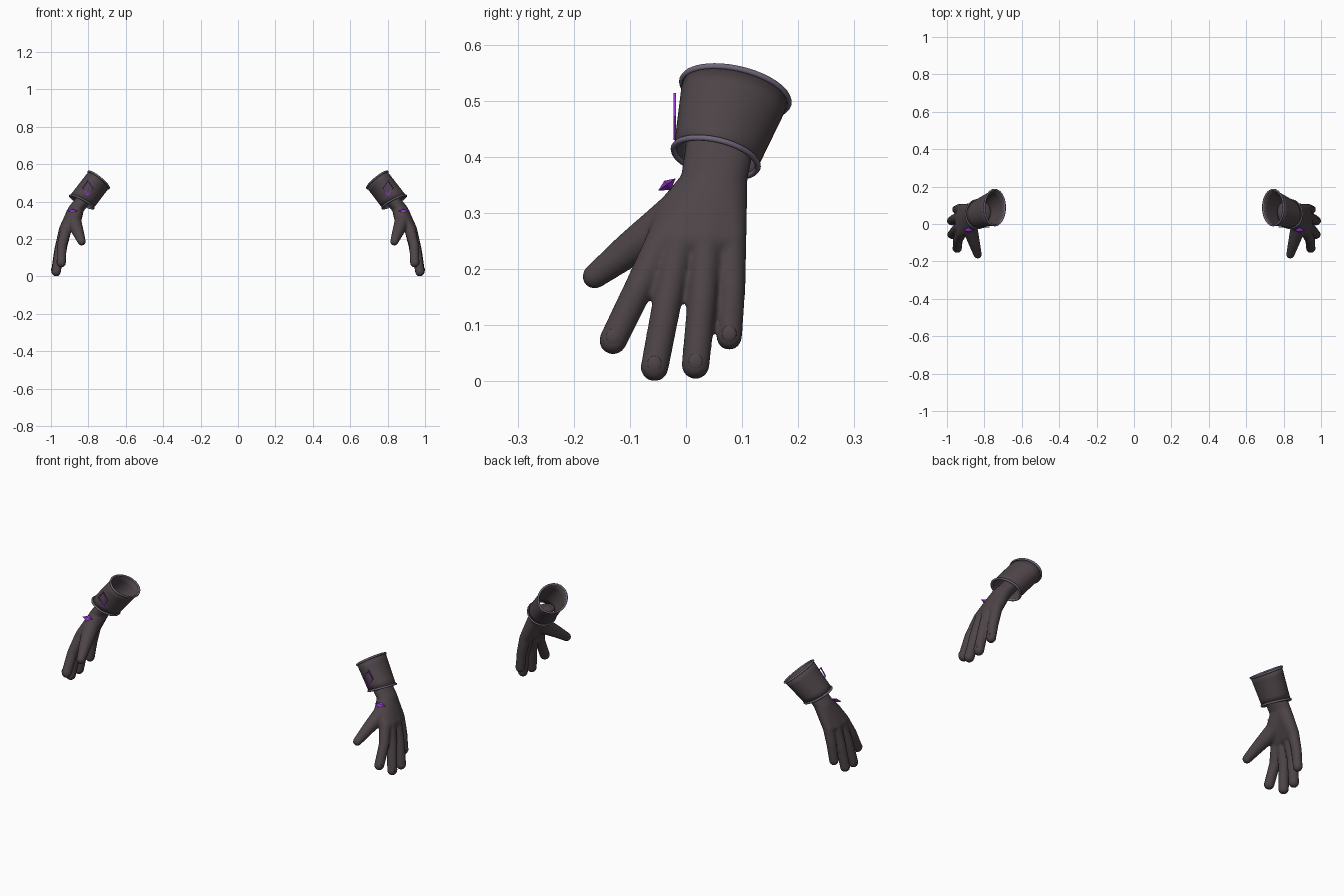
import bpy, bmesh
from math import cos, sin, pi
from mathutils import Vector, Matrix

if "Cube" in bpy.data.objects:
    bpy.data.objects.remove(bpy.data.objects["Cube"], do_unlink=True)


def material(name, color):
    m = bpy.data.materials.new(name)
    m.use_nodes = True
    m.diffuse_color = (*color, 1)
    bsdf = m.node_tree.nodes["Principled BSDF"]
    bsdf.inputs["Base Color"].default_value = (*color, 1)
    bsdf.inputs["Roughness"].default_value = 0.7
    return m


LEATHER = material("dark leather", (0.075, 0.058, 0.064))
TRIM = material("grey violet trim", (0.16, 0.13, 0.19))
PURPLE = material("bright purple", (0.30, 0.035, 0.62))


def finish(bm, name, mat, smooth=True):
    """Turn a bmesh into an object; every part gets mirrored across x = 0."""
    bmesh.ops.recalc_face_normals(bm, faces=bm.faces)
    for f in bm.faces:
        f.smooth = smooth
    me = bpy.data.meshes.new(name)
    bm.to_mesh(me)
    bm.free()
    me.materials.append(mat)
    ob = bpy.data.objects.new(name, me)
    bpy.context.scene.collection.objects.link(ob)
    return ob


def mirror(ob):
    ob.modifiers.new("Mirror", "MIRROR").use_mirror_merge = False
    return ob


def ball(bm, center, size):
    mat = Matrix.Translation(center) @ Matrix.Diagonal((*size, 1))
    return bmesh.ops.create_uvsphere(bm, u_segments=20, v_segments=12,
                                     radius=1, matrix=mat)["verts"]


def hull(bm, balls):
    """Closed convex skin around a group of balls (center, size)."""
    part = bmesh.new()
    for center, size in balls:
        ball(part, center, size)
    out = bmesh.ops.convex_hull(part, input=part.verts)
    junk = [g for g in out["geom_interior"] if isinstance(g, bmesh.types.BMVert)]
    bmesh.ops.delete(part, geom=junk, context="VERTS")
    loose = [v for v in part.verts if not v.link_faces]
    bmesh.ops.delete(part, geom=loose, context="VERTS")
    tmp = bpy.data.meshes.new("hull_part")
    part.to_mesh(tmp)
    part.free()
    bm.from_mesh(tmp)
    bpy.data.meshes.remove(tmp)


def grid(bm, rings, closed=False):
    """Skin a list of closed point rings."""
    rows = [[bm.verts.new(p) for p in ring] for ring in rings]
    pairs = list(zip(rows, rows[1:])) + ([(rows[-1], rows[0])] if closed else [])
    for a, b in pairs:
        for i in range(len(a)):
            j = (i + 1) % len(a)
            bm.faces.new((a[i], a[j], b[j], b[i]))


# Hand: each limb is a chain of (x, y, z, radius)
FINGERS = {
    "index": [(.92, -.042, .25, .030), (.942, -.085, .165, .026), (.945, -.130, .073, .025)],
    "middle": [(.928, -.012, .25, .030), (.955, -.034, .14, .026), (.972, -.056, .025, .025)],
    "ring": [(.928, .036, .25, .030), (.957, .028, .14, .026), (.974, .017, .029, .025)],
    "little": [(.918, .080, .25, .028), (.937, .081, .165, .025), (.948, .077, .079, .023)],
}
THUMB = [(.880, -.012, .298, .042), (.855, -.098, .237, .031), (.836, -.163, .187, .022)]


def limb_balls(chain):
    return [(Vector(p[:3]), (p[3],) * 3) for p in chain]


bm = bmesh.new()
wrist = (Vector((.866, .050, .36)), (.043, .060, .03))
sleeve_end = (Vector((.81, .062, .43)), (.045, .062, .02))
hull(bm, [sleeve_end, wrist])
hull(bm, [wrist] + [limb_balls(c)[0] for c in FINGERS.values()])
for chain in list(FINGERS.values()) + [THUMB]:
    balls = limb_balls(chain)
    for a, b in zip(balls, balls[1:]):
        hull(bm, [a, b])
# web between wrist and thumb
hull(bm, [wrist, limb_balls(THUMB)[0], limb_balls(FINGERS["index"])[0]])
hand = finish(bm, "gloved_hand", LEATHER)
remesh = hand.modifiers.new("Remesh", "REMESH")
remesh.mode = "VOXEL"
remesh.voxel_size = 0.005
remesh.use_smooth_shade = True
soften = hand.modifiers.new("Smooth", "SMOOTH")
soften.factor = 0.5
soften.iterations = 5
mirror(hand)

# Fingernail bumps on the backs of the fingertips
bm = bmesh.new()
for chain in FINGERS.values():
    x, y, z, r = chain[-1]
    ball(bm, (x + r * .8, y, z + .006), (.005, .013, .015))
mirror(finish(bm, "fingernails", LEATHER))

# Cuff: flared open sleeve between two tilted ellipses
TOP = [Vector(v) for v in ((.745, .088, .516), (0, .095, -.018), (.055, 0, .042))]
LOW = [Vector(v) for v in ((.835, .053, .399), (0, .075, -.015), (.064, 0, .032))]
SIDES = 48


def ellipse(spec):
    c, e1, e2 = spec
    angles = [2 * pi * i / SIDES for i in range(SIDES)]
    return [c + e1 * cos(a) + e2 * sin(a) for a in angles]


bm = bmesh.new()
steps = [i / 5 for i in range(6)]
grid(bm, [ellipse([l.lerp(t, s) for l, t in zip(LOW, TOP)]) for s in steps])
cuff = finish(bm, "cuff", LEATHER)
wall = cuff.modifiers.new("Wall", "SOLIDIFY")
wall.thickness = 0.005
mirror(cuff)

# Rolled trim around both cuff openings
for name, spec in (("upper_cuff_trim", TOP), ("lower_cuff_trim", LOW)):
    center, e1, e2 = spec
    normal = e1.cross(e2).normalized()
    bm = bmesh.new()
    rings = []
    for p in ellipse(spec):
        out = (p - center).normalized()
        rings.append([p + 0.0055 * (out * cos(a) + normal * sin(a))
                      for a in [2 * pi * k / 8 for k in range(8)]])
    grid(bm, rings, closed=True)
    mirror(finish(bm, name, TRIM))

# Diamond outline standing in front of the cuff
bm = bmesh.new()
corners = [(1, 0), (0, 1), (-1, 0), (0, -1)]
frame = []
for u, v in corners:
    section = [(1, -.022), (1, -.018), (.8, -.018), (.8, -.022)]
    frame.append([Vector((.802 + .03 * u * s, y, .472 + .042 * v * s))
                  for s, y in section])
grid(bm, frame, closed=True)
mirror(finish(bm, "cuff_diamond", PURPLE, smooth=False))

# Faceted star gem lying on the wrist
bm = bmesh.new()
right, up = Vector((1, 0, 0)), Vector((0, .82, .57))
normal = Vector((0, -.57, .82))
gem_center = Vector((.885, -.034, .351))
rim = []
for i in range(8):
    a = pi * i / 4
    s = 1 if i % 2 == 0 else .6
    rim.append(bm.verts.new(gem_center + right * .032 * s * cos(a) + up * .019 * s * sin(a)))
for height in (.008, -.012):
    apex = bm.verts.new(gem_center + normal * height)
    for i in range(8):
        bm.faces.new((rim[i], rim[(i + 1) % 8], apex))
mirror(finish(bm, "wrist_gem", PURPLE, smooth=False))
